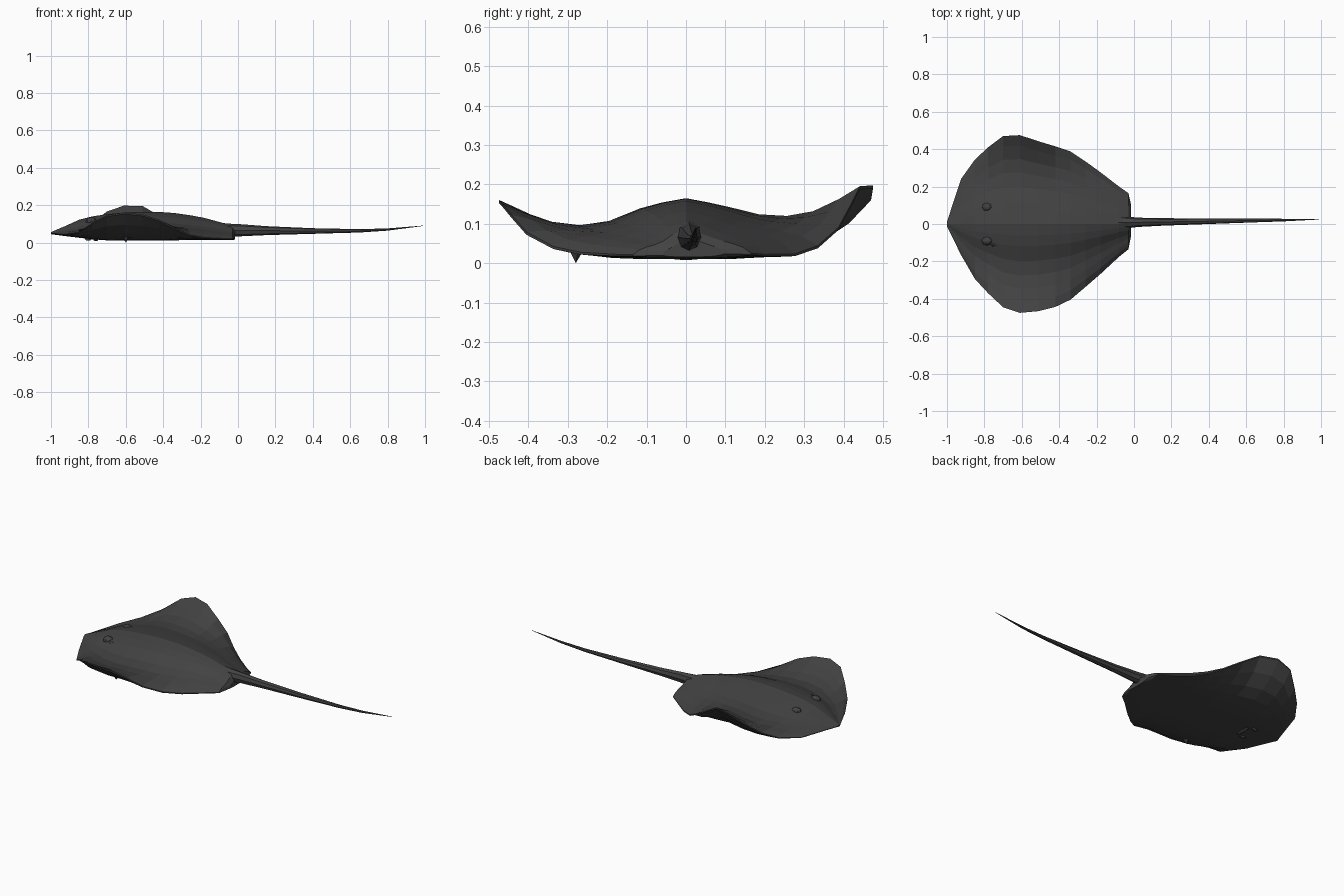
import bpy, bmesh, math

if "Cube" in bpy.data.objects:
    bpy.data.objects.remove(bpy.data.objects["Cube"])

# one dark slate colour for the whole animal
skin = bpy.data.materials.new("dark slate grey")
skin.diffuse_color = (0.055, 0.055, 0.055, 1)
skin.use_nodes = True
skin.node_tree.nodes["Principled BSDF"].inputs["Base Color"].default_value = skin.diffuse_color


def finish(bm, name):
    bmesh.ops.remove_doubles(bm, verts=bm.verts, dist=0.0005)
    bmesh.ops.recalc_face_normals(bm, faces=bm.faces)
    me = bpy.data.meshes.new(name)
    bm.to_mesh(me)
    bm.free()
    me.materials.append(skin)
    ob = bpy.data.objects.new(name, me)
    bpy.context.collection.objects.link(ob)
    return ob


def loft(rings, name):
    bm = bmesh.new()
    loops = [[bm.verts.new(p) for p in r] for r in rings]
    n = len(loops[0])
    for a, b in zip(loops, loops[1:]):
        for i in range(n):
            j = (i + 1) % n
            bm.faces.new((a[i], a[j], b[j], b[i]))
    bm.faces.new(loops[0])
    bm.faces.new(loops[-1])
    return finish(bm, name)


# body disc: x, left edge y, left edge z, right edge y, right edge z, spine z, belly z
STATIONS = [
    (-1.0, .012, .050, -.012, .05, .056, .045),
    (-.925, .24, .050, -.165, .042, .088, .035),
    (-.85, .345, .065, -.295, .052, .122, .026),
    (-.78, .41, .100, -.37, .10, .140, .018),
    (-.70, .47, .160, -.445, .14, .152, .012),
    (-.61, .475, .190, -.475, .153, .160, .010),
    (-.51, .442, .188, -.466, .143, .165, .010),
    (-.42, .415, .135, -.443, .115, .164, .010),
    (-.34, .388, .085, -.405, .072, .158, .012),
    (-.26, .335, .038, -.337, .036, .147, .014),
    (-.18, .277, .018, -.268, .022, .132, .014),
    (-.08, .20, .018, -.175, .018, .105, .014),
    (-.03, .165, .022, -.135, .018, .085, .014),
    (-.015, .10, .024, -.06, .020, .068, .016),
]
# share of the half width, then share of the body thickness there on the left and right
PROFILE = [(0, 1, 1), (.13, .93, .93), (.25, .85, .83), (.42, .70, .60),
           (.58, .58, .46), (.73, .46, .37), (.88, .30, .24), (1, .05, .05)]


def bottom(s, edge, belly):
    return belly + (edge - belly) * s ** 4


rings = []
for x, yl, zl, yr, zr, spine, belly in STATIONS:
    t = spine - belly
    left = [(s, k, yl, zl) for s, k, _ in PROFILE]
    right = [(s, k, yr, zr) for s, _, k in PROFILE]
    top = [(x, s * y, bottom(s, z, belly) + t * k) for s, k, y, z in right[::-1] + left[1:]]
    low = [(x, s * y, bottom(s, z, belly)) for s, k, y, z in left[::-1] + right[1:]]
    rings.append(top + low)
loft(rings, "body_disc")

# whip tail: x, y, z, half width, half height
TAIL = [
    (-.16, .008, .078, .060, .038), (-.06, .008, .066, .034, .036),
    (.02, .009, .066, .025, .032), (.15, .011, .064, .020, .024),
    (.40, .015, .062, .015, .015), (.65, .019, .063, .010, .009),
    (.80, .021, .070, .007, .006), (.99, .025, .090, .001, .001),
]
loft([[(x, y + w * math.cos(a * math.pi / 4), z + h * math.sin(a * math.pi / 4))
       for a in range(8)] for x, y, z, w, h in TAIL], "tail")


def bump(name, loc, size, segs=8):
    bm = bmesh.new()
    bmesh.ops.create_uvsphere(bm, u_segments=segs, v_segments=6, radius=1)
    for v in bm.verts:
        v.co = [c * s + o for c, s, o in zip(v.co, size, loc)]
    finish(bm, name)


# eye domes, and nostrils below
for side, label in ((1, "left"), (-1, "right")):
    bump("eye_" + label, (-.785, side * .09, .112), (.030, .025, .024))
    bump("nostril_" + label, (-.80, side * .05, .020), (.022, .012, .010), 6)

# breathing hole ridge, mouth ridge and small fold under the disc
bump("breathing_ridge", (-.745, -.112, .110), (.024, .010, .012))
bump("mouth", (-.76, 0, .017), (.014, .05, .009))
bm = bmesh.new()
bmesh.ops.create_cone(bm, cap_ends=True, segments=5, radius1=.0, radius2=.018, depth=.03)
bmesh.ops.translate(bm, verts=bm.verts, vec=(-.60, -.28, .015))
finish(bm, "belly_fold")
